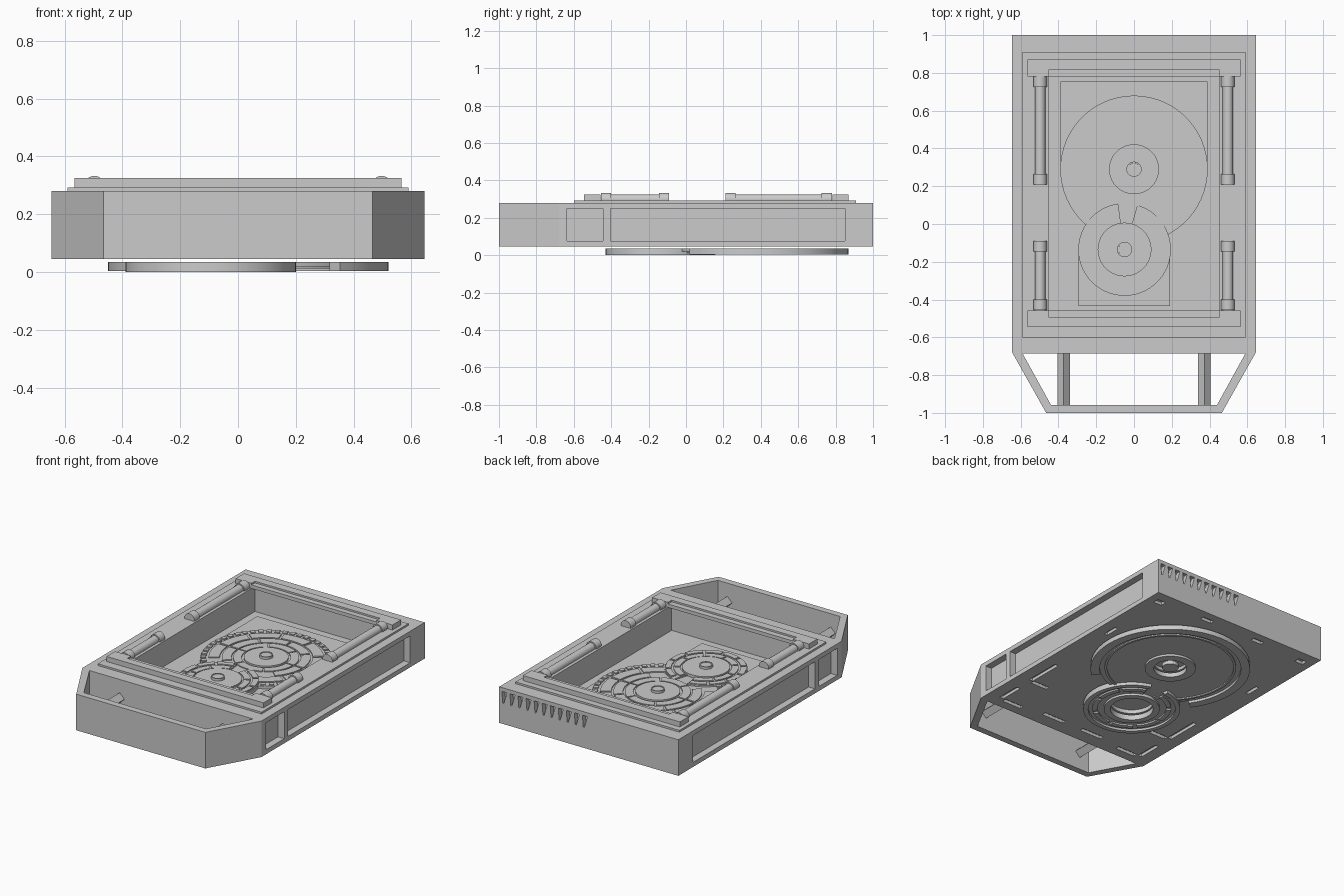
import bpy, bmesh, math
from mathutils import Matrix

if "Cube" in bpy.data.objects:
    bpy.data.objects.remove(bpy.data.objects["Cube"])

grey = bpy.data.materials.new("plain_grey")
grey.diffuse_color = (0.6, 0.6, 0.6, 1)
grey.use_nodes = True
grey.node_tree.nodes["Principled BSDF"].inputs["Base Color"].default_value = grey.diffuse_color
F = .128  # well floor height


def finish(name, bm, smooth=False):
    bmesh.ops.recalc_face_normals(bm, faces=bm.faces)
    me = bpy.data.meshes.new(name)
    bm.to_mesh(me)
    bm.free()
    me.materials.append(grey)
    ob = bpy.data.objects.new(name, me)
    bpy.context.collection.objects.link(ob)
    if smooth:
        bpy.ops.object.select_all(action='DESELECT')
        ob.select_set(True)
        bpy.context.view_layer.objects.active = ob
        bpy.ops.object.shade_smooth_by_angle(angle=math.radians(35))
    return ob


def prism(bm, pts, z0, z1, upright=False):
    """Extrude an outline along z, or along y when upright."""
    def v(x, y, z):
        return bm.verts.new((x, z, y) if upright else (x, y, z))
    lo = [v(x, y, z0) for x, y in pts]
    hi = [v(x, y, z1) for x, y in pts]
    bm.faces.new(lo[::-1])
    bm.faces.new(hi)
    for i in range(len(pts)):
        j = (i + 1) % len(pts)
        bm.faces.new((lo[i], lo[j], hi[j], hi[i]))


def box(bm, x0, x1, y0, y1, z0, z1):
    prism(bm, [(x0, y0), (x1, y0), (x1, y1), (x0, y1)], z0, z1)


def arc(bm, c, r0, r1, z0, z1, a0=0, a1=360):
    """Ring sector with a rectangular section; angles in degrees."""
    full = a1 - a0 >= 360
    n = max(1, round((a1 - a0) / 6))
    rows = []
    for i in range(n if full else n + 1):
        a = math.radians(a0 + (a1 - a0) * i / n)
        rows.append([bm.verts.new((c[0] + r * math.cos(a), c[1] + r * math.sin(a), z))
                     for r, z in ((r0, z0), (r1, z0), (r1, z1), (r0, z1))])
    for i in range(n):
        p, q = rows[i], rows[(i + 1) % len(rows)]
        for k in range(4):
            m = (k + 1) % 4
            bm.faces.new((p[k], p[m], q[m], q[k]))
    if not full:
        bm.faces.new(rows[0])
        bm.faces.new(rows[-1][::-1])


def disc(bm, c, r, z0, z1, n=60):
    prism(bm, [(c[0] + r * math.cos(2 * math.pi * i / n), c[1] + r * math.sin(2 * math.pi * i / n))
               for i in range(n)], z0, z1)


def tube(bm, x, y0, y1, z, r, n=24):
    m = Matrix.Translation((x, (y0 + y1) / 2, z)) @ Matrix.Rotation(math.pi / 2, 4, 'X')
    bmesh.ops.create_cone(bm, cap_ends=True, segments=n, radius1=r, radius2=r, depth=y1 - y0, matrix=m)


def cut(ob, cutter):
    mod = ob.modifiers.new("cut", 'BOOLEAN')
    mod.operation, mod.solver, mod.object = 'DIFFERENCE', 'EXACT', cutter
    cutter.hide_render = True
    cutter.display_type = 'WIRE'


big, small = (0, .29), (-.05, -.135)
low_big, low_small = (.035, .385), (-.095, -.135)

# Chassis with tapered front hoop
bm = bmesh.new()
prism(bm, [(-.465, -1), (.465, -1), (.645, -.68), (.645, 1), (-.645, 1), (-.645, -.68)], .045, .28)
chassis = finish("chassis", bm)

# Raised rim around the well
bm = bmesh.new()
box(bm, -.59, .59, -.6, .91, .279, .292)
rim = finish("top_rim", bm)

# Cutters: well, hoop opening, side pockets, rear vents, underside slots and hub holes
bm = bmesh.new()
box(bm, -.45, .45, -.495, .817, F, .4)
well = finish("well_cutter", bm)
cut(rim, well)
cut(chassis, well)
bm = bmesh.new()
prism(bm, [(-.44, -.957), (.44, -.957), (.59, -.685), (-.59, -.685)], 0, .4)
for s in (-1, 1):
    xs = sorted((s * .6, s * .7))
    box(bm, *xs, -.635, -.445, .075, .25)
    box(bm, *xs, -.405, .85, .075, .25)
    for x, y, w, d in ((.56, .91, .03, .02), (.2, .93, .04, .015), (.56, .45, .012, .05),
                       (.55, -.2, .014, .12), (.47, -.33, .06, .014), (.55, -.52, .014, .08),
                       (.45, -.61, .07, .014), (.15, -.58, .08, .014)):
        box(bm, s * x - w, s * x + w, y - d, y + d, 0, .065)
for i in range(11):
    x = .01 + i * .058
    prism(bm, [(x, .255), (x + .036, .255), (x + .03, .18), (x + .022, .18)], .97, 1.1, True)
disc(bm, low_small, .13, 0, .07)
disc(bm, low_big, .1, 0, .065)
cut(chassis, finish("pocket_cutter", bm))

# Diamond section struts in the hoop
bm = bmesh.new()
for x in (-.372, .372):
    tube(bm, x, -.97, -.67, .16, .034, 4)
finish("hoop_struts", bm)

# Stepped cross bars over both ends of the well
bm = bmesh.new()
for outer, mid, inner in ((.87, .817, .782), (-.545, -.495, -.458)):
    y0, y1 = sorted((outer, mid))
    box(bm, -.565, .565, y0, y1, .291, .325)
    y0, y1 = sorted((mid, inner))
    box(bm, -.45, .45, y0, y1, .291, .314)
    for s in (-1, 1):
        x0, x1 = sorted((s * .45, s * .565))
        box(bm, x0, x1, y0, y1, .291, .325)
finish("cross_bars", bm)

# Side pistons with collars
bm = bmesh.new()
for x in (-.497, .497):
    for y0, y1 in ((.21, .78), (-.455, -.09)):
        tube(bm, x, y0, y1, .297, .028)
        for c in (y0, y1 - .055):
            tube(bm, x, c, c + .055, .297, .036)
            box(bm, x - .036, x + .036, c + .01, c + .045, .28, .3)
finish("side_pistons", bm, True)

# Floor plates below the dials
bm = bmesh.new()
box(bm, -.39, .39, .29, .755, F - .002, F + .009)
box(bm, -.295, .19, -.435, -.135, F - .002, F + .009)
finish("floor_plates", bm)

# Large dial: toothed rim, segmented rings, hub
bm = bmesh.new()
disc(bm, big, .39, F - .002, F + .0175)
low, top = F + .0175, F + .0245
for i in range(48):
    a = i * 7.5
    if not 225 < a < 300:
        arc(bm, big, .355, .385, low, top, a, a + 4.5)
for r0, r1, step in ((.275, .34, 36), (.205, .262, 45), (.145, .195, 60)):
    for a in range(0, 360, step):
        if r1 < .25 or not 220 < a + step / 2 < 300:
            arc(bm, big, r0, r1, low, top, a + 1.5, a + step - 1.5)
disc(bm, big, .132, low, F + .028)
arc(bm, big, .033, .04, F + .028, F + .044)
disc(bm, big, .033, F + .028, F + .04, 30)
finish("large_dial", bm, True)

# Small dial: slotted disc, rings, hub
bm = bmesh.new()
arc(bm, small, .1, .245, F - .002, F + .026, 98, 434)
for r0, r1, step in ((.205, .24, 30), (.152, .192, 42)):
    for i in range(336 // step):
        a = 98 + i * step
        arc(bm, small, r0, r1, F + .026, F + .033, a + 2, a + step - 2)
disc(bm, small, .142, F - .002, F + .036)
arc(bm, small, .033, .04, F + .036, F + .052)
disc(bm, small, .033, F + .036, F + .048, 30)
finish("small_dial", bm, True)

# Underside large ring and hub
bm = bmesh.new()
arc(bm, low_big, .1, .43, .02, .035)
arc(bm, low_big, .43, .485, .004, .035, -49, 215)
arc(bm, low_big, .385, .4, .012, .021)
arc(bm, low_big, .1, .155, .006, .03)
disc(bm, low_big, .05, .012, .035)
finish("underside_large_ring", bm, True)

# Underside small ring and hub
bm = bmesh.new()
arc(bm, low_small, .16, .265, .014, .035, 98, 434)
arc(bm, low_small, .265, .295, 0, .035, 98, 434)
for i in range(8):
    arc(bm, low_small, .21, .24, .004, .015, 102 + i * 42, 138 + i * 42)
arc(bm, low_small, .13, .17, 0, .035)
finish("underside_small_ring", bm, True)
